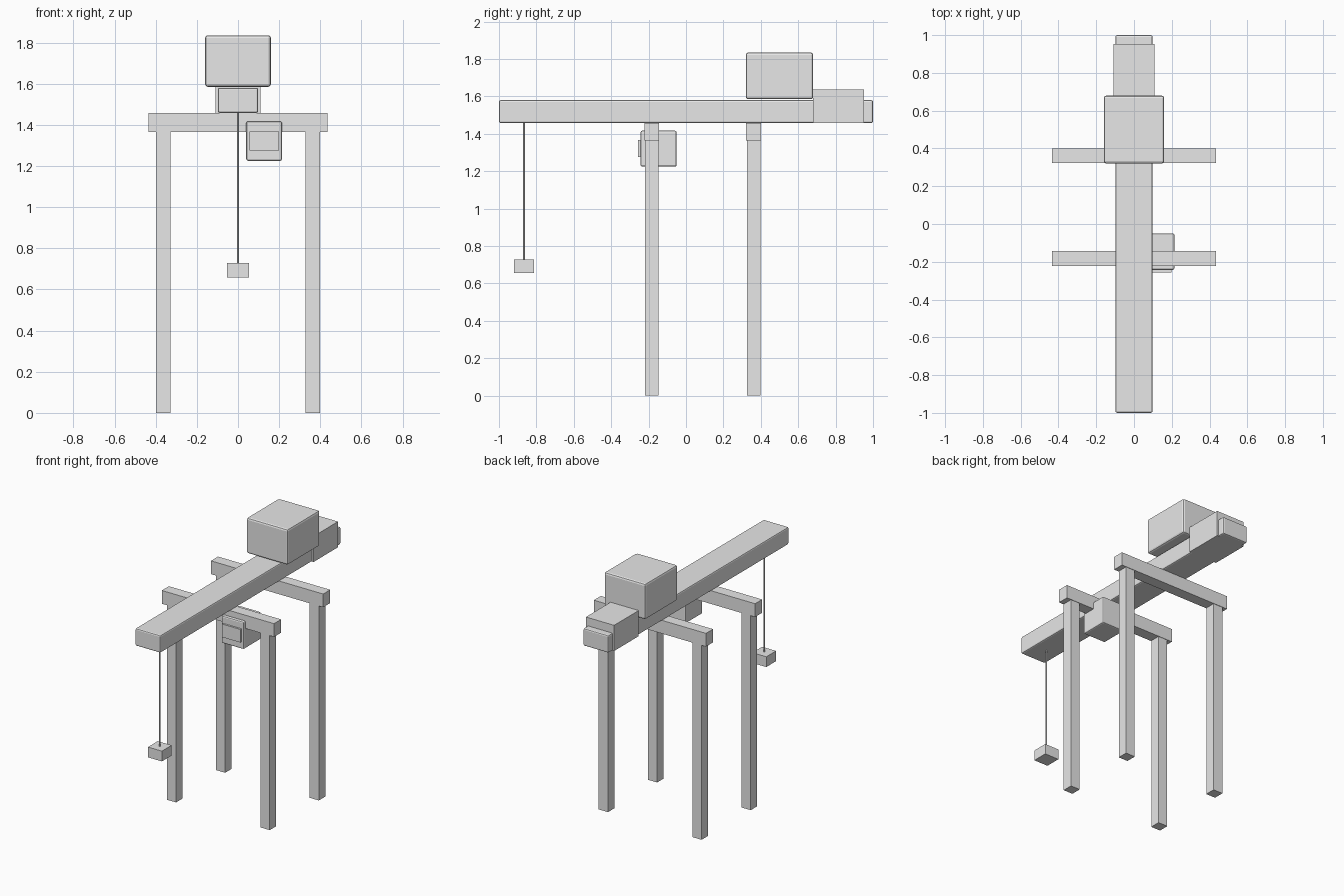
import bpy

if "Cube" in bpy.data.objects:
    bpy.data.objects.remove(bpy.data.objects["Cube"])

steel = bpy.data.materials.new("plain_grey")
steel.diffuse_color = (0.8, 0.8, 0.8, 1)
steel.use_nodes = True
steel.node_tree.nodes["Principled BSDF"].inputs["Base Color"].default_value = steel.diffuse_color


def box(name, x, y, z, bevel=0):
    """Box from (min, max) ranges, with optional rounded edges."""
    bpy.ops.mesh.primitive_cube_add(size=1, location=[(a + b) / 2 for a, b in (x, y, z)])
    ob = bpy.context.object
    ob.name = name
    ob.scale = [b - a for a, b in (x, y, z)]
    bpy.ops.object.transform_apply(location=False, rotation=False, scale=True)
    ob.data.materials.append(steel)
    if bevel:
        mod = ob.modifiers.new("edge_bevel", 'BEVEL')
        mod.width = bevel
        mod.segments = 2
    return ob


# Two portal frames, each with a crossbar on two legs
for place, y in (("front", -0.183), ("rear", 0.361)):
    box(place + "_crossbar", (-0.435, 0.435), (y - 0.039, y + 0.039), (1.365, 1.458))
    for side, x in (("left", -0.363), ("right", 0.363)):
        box(f"{place}_{side}_leg", (x - 0.036, x + 0.036), (y - 0.036, y + 0.036), (0, 1.365))

# Long boom resting on the frames
box("boom", (-0.098, 0.098), (-1, 1), (1.458, 1.58), 0.009)

# Machinery house and counterweight at the rear
box("machinery_house", (-0.16, 0.16), (0.32, 0.68), (1.585, 1.835), 0.013)
box("counterweight", (-0.109, 0.109), (0.68, 0.952), (1.458, 1.638))

# Operator cabin hung beside the boom, with a protruding window
box("cabin", (0.04, 0.214), (-0.243, -0.05), (1.225, 1.417), 0.009)
box("cabin_window", (0.055, 0.199), (-0.256, -0.236), (1.275, 1.367))

# Hoist cable and hook block
bpy.ops.mesh.primitive_cylinder_add(vertices=12, radius=0.005, depth=0.73, location=(0, -0.866, 1.094))
cable = bpy.context.object
cable.name = "hoist_cable"
cable.data.materials.append(steel)
bpy.ops.object.shade_smooth_by_angle()
box("hook_block", (-0.054, 0.054), (-0.92, -0.812), (0.657, 0.729))
